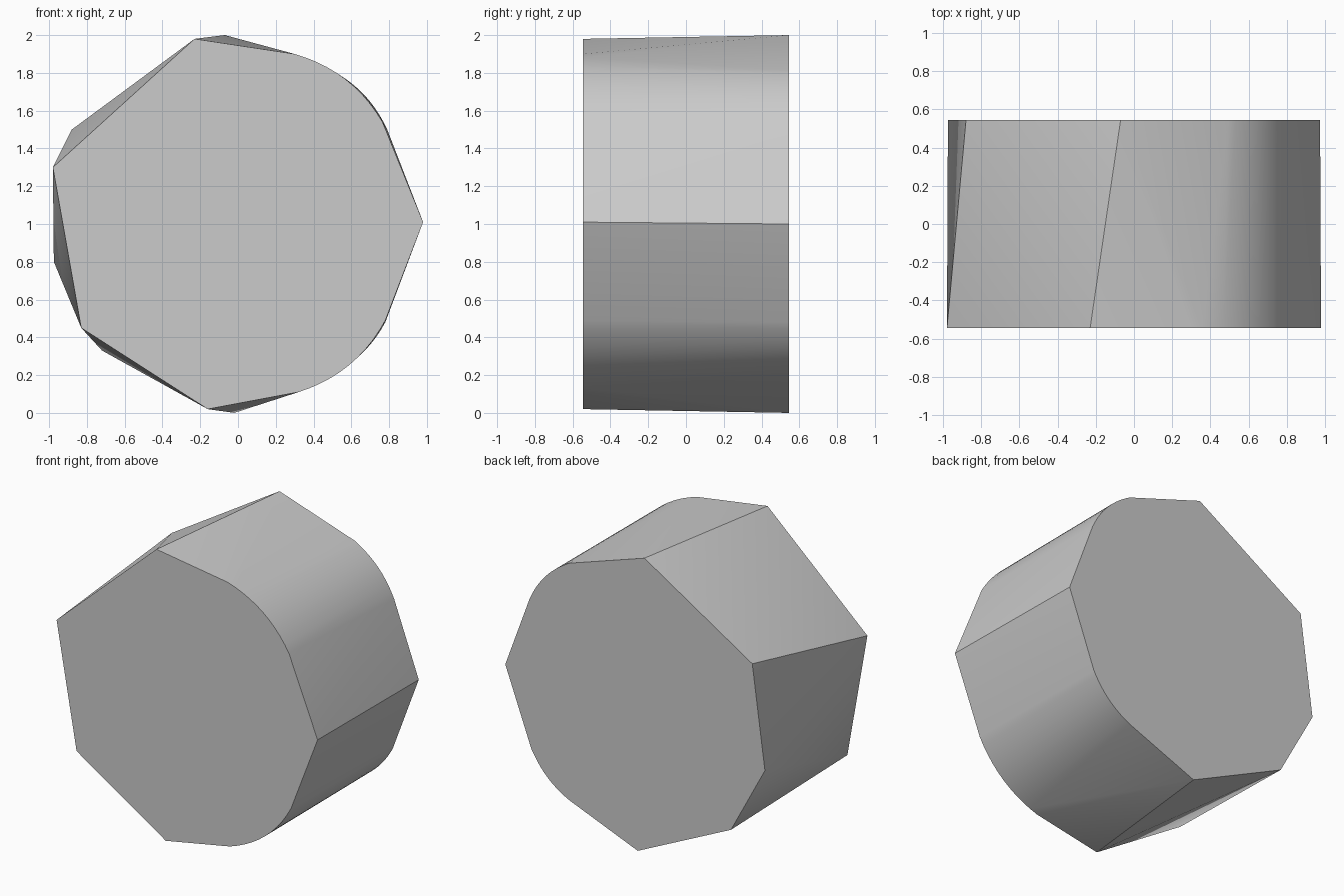
import bpy, bmesh, math

cube = bpy.data.objects.get("Cube")
if cube:
    bpy.data.objects.remove(cube, do_unlink=True)

# One plain grey
grey = bpy.data.materials.new("plain grey")
grey.use_nodes = True
colour = (0.6, 0.6, 0.6, 1)
grey.diffuse_color = colour
grey.node_tree.nodes["Principled BSDF"].inputs["Base Color"].default_value = colour


def arc(start, end, steps=10):
    """Rounded shoulder swept about (0, 1), easing between the end radii."""
    a0, a1 = (math.atan2(z - 1, x) for x, z in (start, end))
    r0, r1 = (math.hypot(x, z - 1) for x, z in (start, end))
    points = []
    for i in range(steps + 1):
        t = i / steps
        a, r = a0 + (a1 - a0) * t, r0 + (r1 - r0) * t + 0.012 * math.sin(math.pi * t)
        points.append((r * math.cos(a), 1 + r * math.sin(a)))
    return points


# Outlines of the two flat ends: corners plus the rounded shoulders
front = [(0.98, 1.01), (-0.23, 1.98), (-0.98, 1.30), (-0.83, 0.45), (-0.16, 0.02)]
front += arc((0.765, 1.54), (0.30, 1.90)) + arc((0.32, 0.11), (0.78, 0.49))
back = [(0.975, 1.0), (-0.07, 2.0), (-0.88, 1.50), (-0.975, 0.80), (-0.72, 0.33), (-0.02, 0.0)]
back += arc((0.79, 1.50), (0.494, 1.815)) + arc((0.494, 0.206), (0.78, 0.48))

# Wrap a convex skin around both ends
bm = bmesh.new()
for outline, y in ((front, -0.546), (back, 0.546)):
    for x, z in outline:
        bm.verts.new((x, y, z))
bmesh.ops.convex_hull(bm, input=bm.verts)
loose = [v for v in bm.verts if not v.link_faces]
bmesh.ops.delete(bm, geom=loose, context='VERTS')
bmesh.ops.dissolve_limit(bm, angle_limit=math.radians(0.2), verts=bm.verts, edges=bm.edges)
bmesh.ops.recalc_face_normals(bm, faces=bm.faces)
mesh = bpy.data.meshes.new("faceted_block")
bm.to_mesh(mesh)
bm.free()
mesh.materials.append(grey)

block = bpy.data.objects.new("faceted_block", mesh)
bpy.context.collection.objects.link(block)
bpy.ops.object.select_all(action='DESELECT')
block.select_set(True)
bpy.context.view_layer.objects.active = block
bpy.ops.object.shade_smooth_by_angle(angle=math.radians(30))
